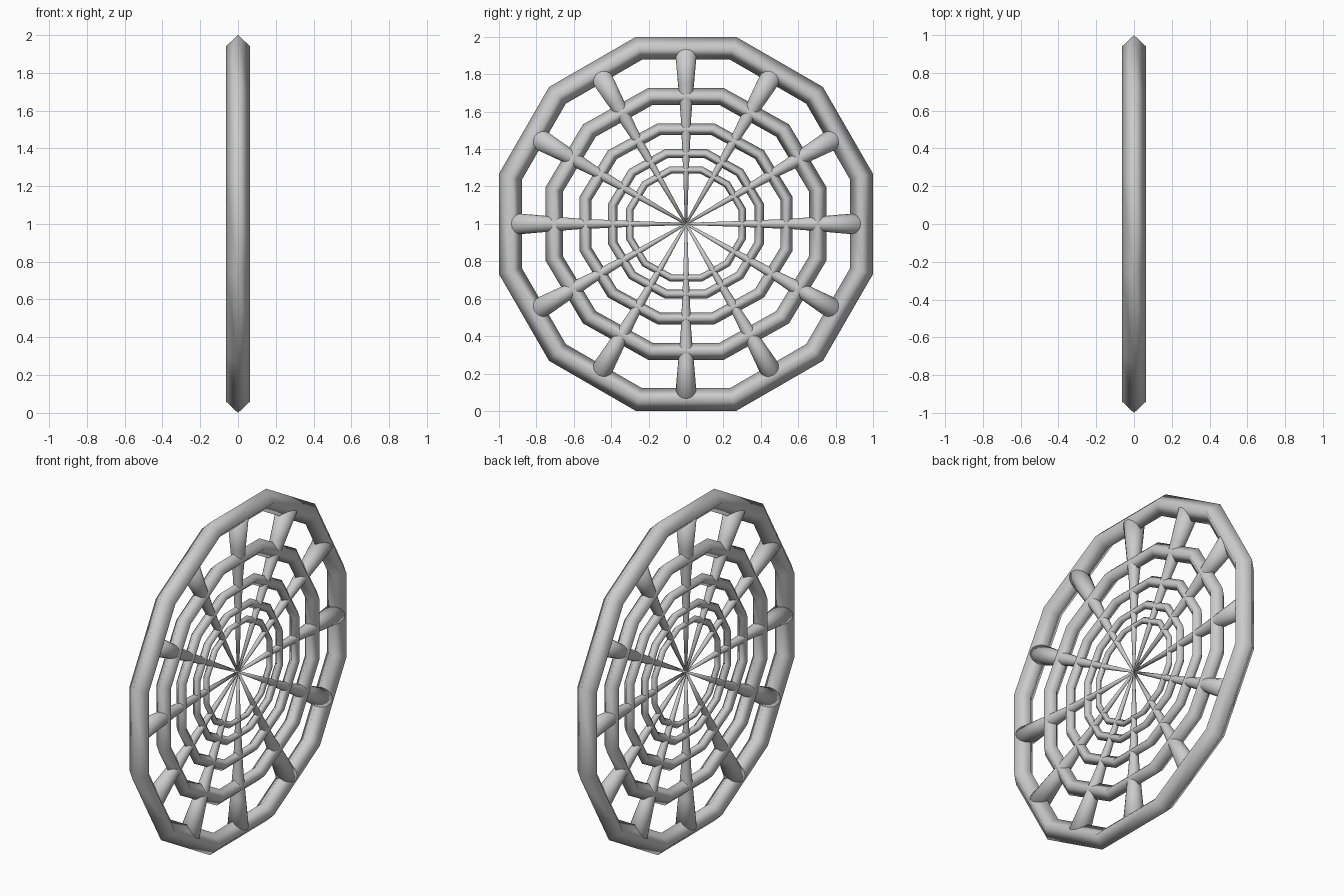
import bpy, bmesh
from math import sin, cos, pi, radians
from mathutils import Vector, Matrix

cube = bpy.data.objects.get("Cube")
if cube:
    bpy.data.objects.remove(cube, do_unlink=True)

grey = bpy.data.materials.new("light_grey")
grey.use_nodes = True
grey.diffuse_color = (0.6, 0.6, 0.6, 1)
grey.node_tree.nodes["Principled BSDF"].inputs["Base Color"].default_value = (0.6, 0.6, 0.6, 1)

CENTRE = Vector((0, 0, 1))


def finish(name, bm):
    bmesh.ops.recalc_face_normals(bm, faces=bm.faces)
    for f in bm.faces:
        f.smooth = True
    mesh = bpy.data.meshes.new(name)
    bm.to_mesh(mesh)
    bm.free()
    mesh.materials.append(grey)
    obj = bpy.data.objects.new(name, mesh)
    obj.location = CENTRE
    bpy.context.collection.objects.link(obj)


def bridge(bm, a, b):
    n = len(a)
    for i in range(n):
        bm.faces.new((a[i], a[(i + 1) % n], b[(i + 1) % n], b[i]))


def ring(name, height, width, tube):
    """Twelve-sided ring of diamond section; height and width are outer half sizes."""
    bm = bmesh.new()
    loops = []
    for k in range(12):
        a = radians(15 + 30 * k)
        c = cos(radians(15))
        outer = Vector((0, width * cos(a) / c, height * sin(a) / c))
        inner = outer * (1 - 2 * tube / height)
        mid = (outer + inner) / 2
        side = Vector((tube * 1.06, 0, 0))
        loops.append([bm.verts.new(p) for p in (outer, mid + side, inner, mid - side)])
    for k in range(12):
        bridge(bm, loops[k], loops[(k + 1) % 12])
    finish(name, bm)


def spoke(name, angle):
    """Round rod that thickens towards the rim."""
    bm = bmesh.new()
    turn = Matrix.Rotation(angle, 3, 'X')
    loops = []
    for dist, rad in ((0, .006), (.3, .016), (.57, .028), (.75, .043), (.94, .06)):
        loops.append([bm.verts.new(turn @ Vector((rad * cos(t), rad * sin(t), dist)))
                      for t in (2 * pi * i / 16 for i in range(16))])
    for a, b in zip(loops, loops[1:]):
        bridge(bm, a, b)
    bm.faces.new(loops[0])
    bm.faces.new(loops[-1])
    finish(name, bm)


# Rim and the four rings inside it
ring("outer_rim", 1.0, 1.0, .061)
for i, (h, w, t) in enumerate(((.727, .752, .045), (.537, .57, .031),
                               (.4, .417, .024), (.308, .32, .019))):
    ring(f"inner_ring_{i + 1}", h, w, t)

# Spokes
for k in range(12):
    spoke(f"spoke_{k + 1}", 2 * pi * k / 12)
